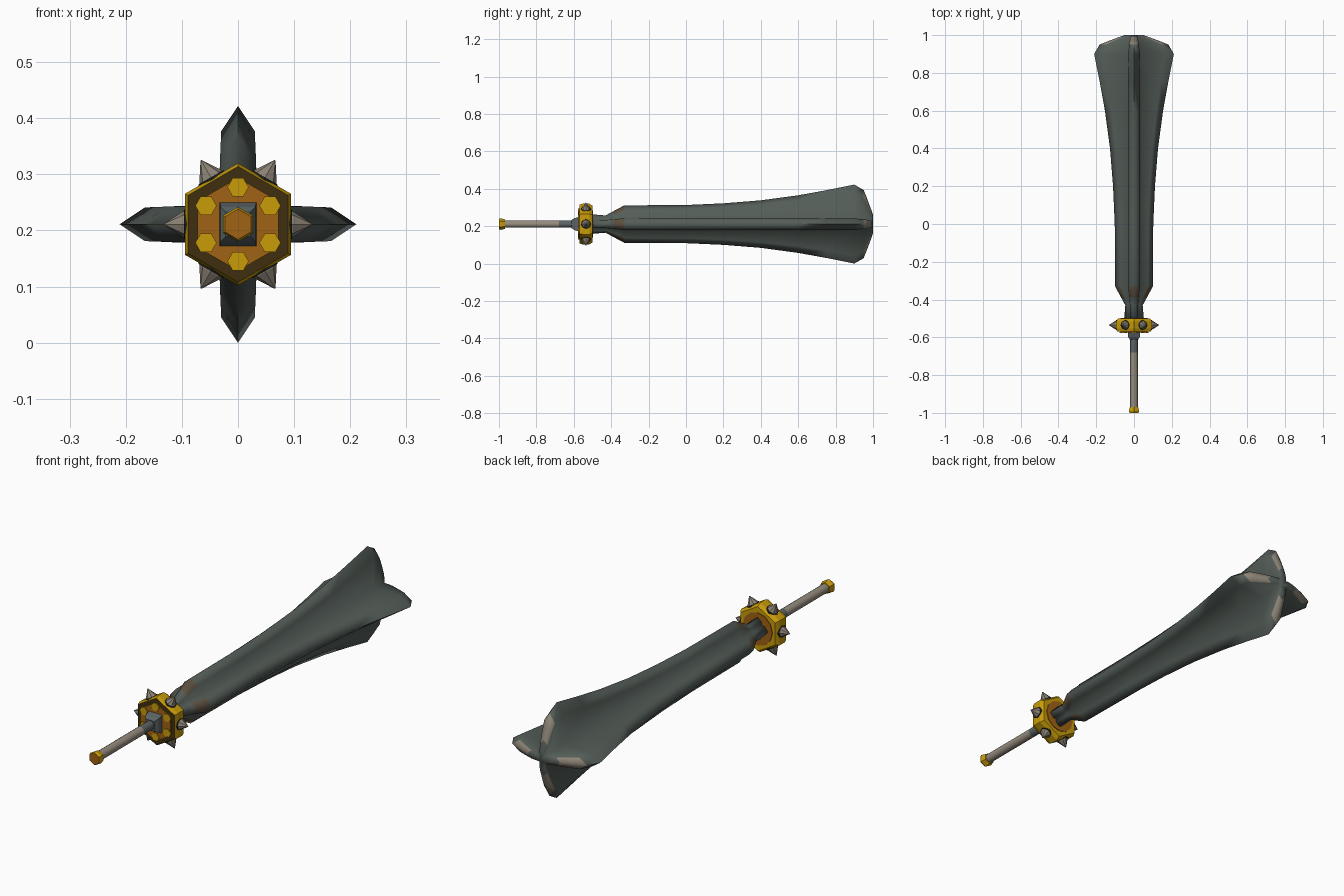
import bpy, bmesh
from math import sin, cos, pi, radians
from mathutils import Vector

if "Cube" in bpy.data.objects:
    bpy.data.objects.remove(bpy.data.objects["Cube"])

AXIS = 0.211  # height of the weapon's long axis, which runs along y


def material(name, rgb):
    linear = [((c / 255 + 0.055) / 1.055) ** 2.4 for c in rgb] + [1]
    m = bpy.data.materials.new(name)
    m.use_nodes = True
    m.diffuse_color = linear
    bsdf = next(n for n in m.node_tree.nodes if n.type == 'BSDF_PRINCIPLED')
    bsdf.inputs["Base Color"].default_value = linear
    return m


STEEL = material("dark steel", (84, 93, 88))
WORN = material("worn edge", (140, 131, 118))
RUST = material("rusty steel", (92, 80, 64))
GOLD = material("gold", (200, 156, 10))
ORANGE = material("tarnished gold", (160, 98, 20))
BROWN = material("dark brown", (62, 47, 14))
GRIP = material("pale grip", (150, 140, 126))
IRON = material("grey iron", (92, 100, 101))
DARK = material("black socket", (30, 32, 30))


def loft(name, rings, mats, rule=None, smooth=None):
    """Skin matching rings of points; rule(centre, normal, column) picks the material."""
    bm = bmesh.new()
    rows = [[bm.verts.new(p) for p in ring] for ring in rings]
    n = len(rows[0])
    column = {}
    for a, b in zip(rows, rows[1:]):
        for i in range(n):
            j = (i + 1) % n
            column[bm.faces.new((a[i], a[j], b[j], b[i]))] = i
    for row in (rows[0], rows[-1]):
        column[bm.faces.new(row)] = -1
    bmesh.ops.recalc_face_normals(bm, faces=bm.faces)
    bm.normal_update()
    if rule:
        for f in bm.faces:
            f.material_index = rule(f.calc_center_median(), f.normal, column[f])
    me = bpy.data.meshes.new(name)
    bm.to_mesh(me)
    bm.free()
    for m in mats:
        me.materials.append(m)
    ob = bpy.data.objects.new(name, me)
    bpy.context.collection.objects.link(ob)
    if smooth:
        bpy.ops.object.select_all(action='DESELECT')
        bpy.context.view_layer.objects.active = ob
        ob.select_set(True)
        bpy.ops.object.shade_smooth_by_angle(angle=radians(smooth))
    return ob


def polygon(y, r, sides, turn=0.0, x=0.0, z=0.0):
    step = 2 * pi / sides
    return [Vector((x + r * cos(i * step + turn), y, AXIS + z + r * sin(i * step + turn)))
            for i in range(sides)]


def cross(y, r, s, t):
    """Four-finned section: tip radius r, shoulder radius s, half thickness t."""
    pts = []
    for k in range(4):
        c, d = round(cos(k * pi / 2)), round(sin(k * pi / 2))
        for u, v in ((r, 0), (s, t), (t * 1.08, t * 1.08), (t, s)):
            pts.append(Vector((u * c - v * d, y, AXIS + u * d + v * c)))
    return pts


# Blade: four flaring fins around the axis
sections = [(-0.50, 0.052, 0.036, 0.020), (-0.43, 0.046, 0.034, 0.021),
            (-0.39, 0.068, 0.048, 0.025), (-0.33, 0.100, 0.074, 0.031),
            (0.0, 0.102, 0.076, 0.032), (0.2, 0.111, 0.083, 0.032),
            (0.4, 0.127, 0.096, 0.032), (0.6, 0.154, 0.118, 0.032),
            (0.75, 0.181, 0.140, 0.031), (0.9, 0.211, 0.166, 0.030),
            (0.95, 0.182, 0.145, 0.026), (0.97, 0.132, 0.105, 0.022),
            (0.99, 0.078, 0.060, 0.018), (1.0, 0.050, 0.034, 0.014)]


def blade_rule(c, n, col):
    edge = col % 4 in (0, 3) and col >= 0
    if edge and 0.955 < c.y < 0.985:
        return 1
    return 2 if edge and -0.39 < c.y < -0.34 else 0


loft("blade", [cross(*s) for s in sections], [STEEL, WORN, RUST], blade_rule, 95)

# Guard: chamfered hexagon with a dark front face
UP = pi / 2
loft("guard", [polygon(y, r, 6, UP) for y, r in
               ((-0.57, 0.103), (-0.553, 0.109), (-0.517, 0.109), (-0.50, 0.098))],
     [GOLD, BROWN], lambda c, n, col: 1 if n.y < -0.9 else 0)
loft("guard_front_plate", [polygon(-0.574, 0.083, 6, UP), polygon(-0.568, 0.083, 6, UP)],
     [ORANGE])
loft("guard_back_plate", [polygon(-0.502, 0.072, 12), polygon(-0.497, 0.072, 12)], [ORANGE])

# Studs on the front plate and spikes around the rim
for k in range(6):
    a = UP + k * pi / 3
    x, z = 0.066 * cos(a), 0.066 * sin(a)
    loft(f"front_stud_{k + 1}", [polygon(y, 0.019, 6, 0, x, z) for y in (-0.577, -0.572)],
         [GOLD])
    out = Vector((cos(k * pi / 3), 0, sin(k * pi / 3)))
    side, along = out.cross(Vector((0, 1, 0))), Vector((0, 1, 0))
    centre = Vector((0, -0.535, AXIS))

    def ring(dist, r):
        return [centre + out * dist + (side * cos(i * pi / 4) + along * sin(i * pi / 4)) * r
                for i in range(8)]

    loft(f"spike_{k + 1}", [ring(0.092, 0.024), ring(0.098, 0.023), ring(0.132, 0.001)], [WORN])
    loft(f"spike_socket_{k + 1}", [ring(0.090, 0.027), ring(0.0965, 0.026)], [DARK])

# Square collar between the grip and the guard
def box(y, hx, hz):
    return [Vector((sx * hx, y, AXIS + sz * hz))
            for sx, sz in ((1, 1), (-1, 1), (-1, -1), (1, -1))]


loft("collar", [box(-0.612, 0.022, 0.022), box(-0.598, 0.031, 0.031),
                box(-0.568, 0.033, 0.041)], [IRON])

# Grip, with bare iron near the guard
loft("grip", [polygon(y, 0.020, 10) for y in (-0.98, -0.68, -0.60)], [GRIP, IRON],
     lambda c, n, col: 1 if c.y > -0.68 else 0, 40)

# Hexagonal pommel
loft("pommel", [polygon(y, r, 6, UP) for y, r in
                ((-1.0, 0.027), (-0.99, 0.031), (-0.978, 0.028), (-0.968, 0.025))],
     [GOLD, ORANGE], lambda c, n, col: 1 if n.y < -0.9 else 0)
